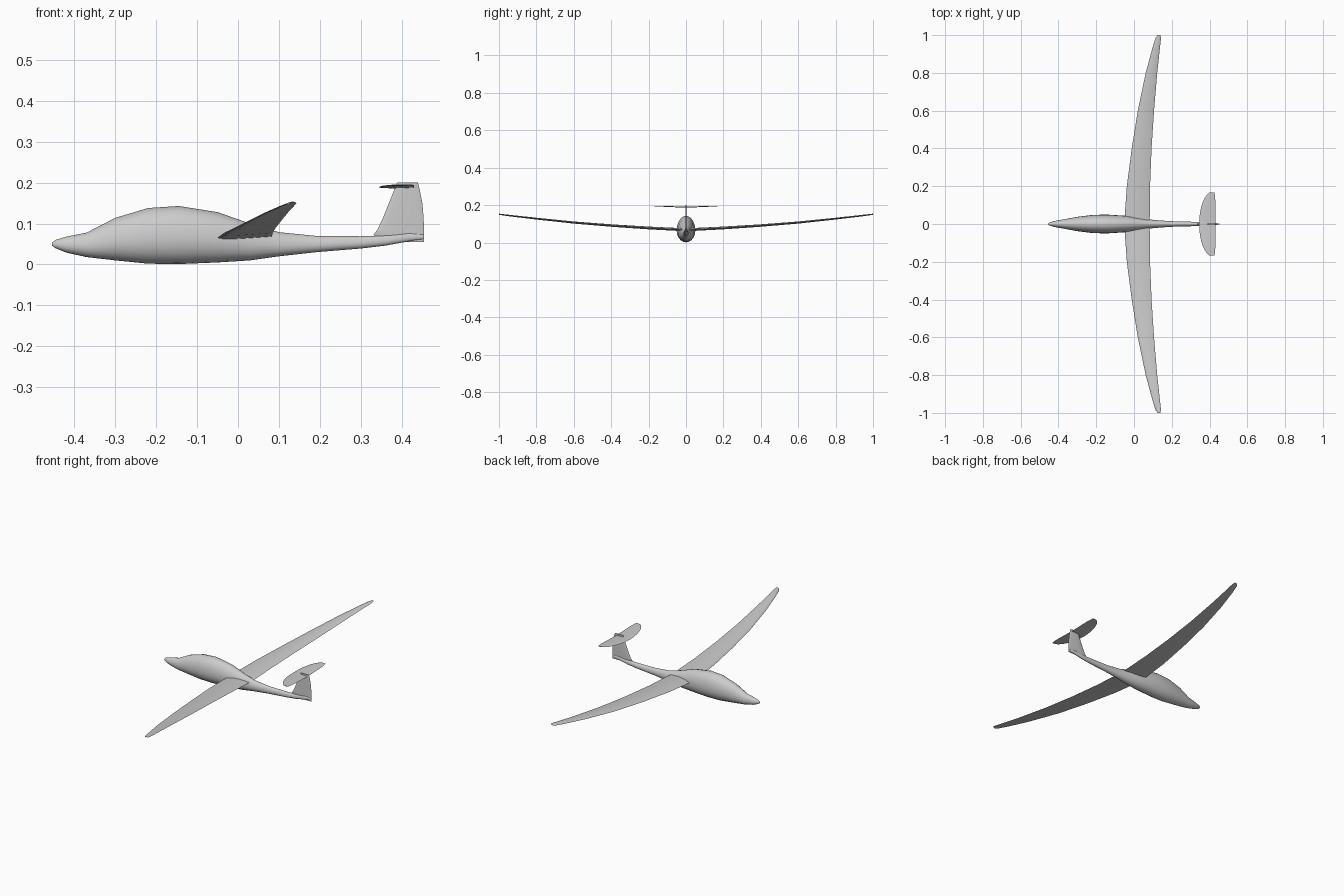
import bpy, bmesh, math
from mathutils import Vector

if "Cube" in bpy.data.objects:
    bpy.data.objects.remove(bpy.data.objects["Cube"])

grey = bpy.data.materials.new("light grey")
grey.use_nodes = True
COLOUR = (0.6, 0.6, 0.6, 1)
grey.diffuse_color = COLOUR
grey.node_tree.nodes["Principled BSDF"].inputs["Base Color"].default_value = COLOUR


def loft(name, rings, angle=50):
    """Skin a list of equal closed rings and cap both ends."""
    bm = bmesh.new()
    loops = [[bm.verts.new(p) for p in ring] for ring in rings]
    for a, b in zip(loops, loops[1:]):
        for i in range(len(a)):
            j = (i + 1) % len(a)
            bm.faces.new((a[i], a[j], b[j], b[i]))
    bm.faces.new(loops[0][::-1])
    bm.faces.new(loops[-1])
    bmesh.ops.recalc_face_normals(bm, faces=bm.faces)
    mesh = bpy.data.meshes.new(name)
    bm.to_mesh(mesh)
    bm.free()
    mesh.materials.append(grey)
    obj = bpy.data.objects.new(name, mesh)
    bpy.context.collection.objects.link(obj)
    bpy.ops.object.select_all(action='DESELECT')
    obj.select_set(True)
    bpy.context.view_layer.objects.active = obj
    bpy.ops.object.shade_smooth_by_angle(angle=math.radians(angle))
    return obj


def airfoil(lead, trail, up, thick, camber=0.0, steps=8):
    """Closed teardrop section from leading to trailing edge."""
    lead, trail, up = Vector(lead), Vector(trail), Vector(up)
    ring = []
    for i in range(2 * steps):
        a = math.pi * i / steps
        t = (1 + math.cos(a)) / 2
        half = thick * 1.3 * math.sqrt(t) * (1 - t) + 0.0006 * t
        side = 1 if i <= steps else -1
        lift = camber * 4 * t * (1 - t)
        ring.append(lead.lerp(trail, t) + up * (side * half + lift))
    # open the trailing edge slightly so it is not a doubled point
    ring[0] = trail
    return ring


# Fuselage: x, top, bottom, half width
stations = [
    (-0.455, 0.053, 0.046, 0.003), (-0.447, 0.060, 0.040, 0.008),
    (-0.42, 0.068, 0.029, 0.016), (-0.37, 0.078, 0.018, 0.025),
    (-0.30, 0.114, 0.010, 0.038), (-0.22, 0.138, 0.002, 0.048),
    (-0.145, 0.143, 0.001, 0.050), (-0.05, 0.128, 0.005, 0.044),
    (0.03, 0.100, 0.010, 0.033), (0.10, 0.079, 0.020, 0.022),
    (0.19, 0.070, 0.030, 0.015), (0.30, 0.069, 0.039, 0.012),
    (0.36, 0.071, 0.046, 0.009), (0.42, 0.077, 0.057, 0.006),
    (0.453, 0.073, 0.062, 0.002),
]
rings = []
for x, top, bottom, half in stations:
    mid = bottom + 0.44 * (top - bottom)
    ring = []
    for i in range(20):
        a = math.tau * i / 20
        s = math.sin(a)
        ring.append((x, half * math.cos(a), mid + s * (top - mid if s > 0 else mid - bottom)))
    rings.append(ring)
loft("fuselage", rings)

# Swept wings with upward curve: span, leading x, trailing x, height, thickness
wing = [
    (0.0, -0.052, 0.083, 0.066, 0.014), (0.2, -0.038, 0.085, 0.076, 0.013),
    (0.4, -0.012, 0.093, 0.089, 0.011), (0.6, 0.020, 0.106, 0.105, 0.009),
    (0.8, 0.062, 0.123, 0.126, 0.007), (0.93, 0.097, 0.137, 0.141, 0.005),
    (0.985, 0.114, 0.143, 0.148, 0.003), (1.0, 0.125, 0.139, 0.150, 0.0015),
]
for side, label in ((1, "right_wing"), (-1, "left_wing")):
    loft(label, [airfoil((a, side * y, z - 0.002), (b, side * y, z + 0.002), (0, 0, 1), t, 0.003)
                 for y, a, b, z, t in wing])

# Tailplane with rounded leading edge
tail = []
for i in range(-8, 9):
    y = 0.168 * math.sin(i / 8 * math.pi / 2)
    f = abs(y) / 0.168
    bow = math.sqrt(1 - f * f * 0.97)
    z = 0.189 + 0.006 * f
    tail.append(airfoil((0.415 - 0.07 * bow, y, z), (0.431 - 0.006 * f ** 8, y, z),
                        (0, 0, 1), 0.001 + 0.004 * bow))
loft("tailplane", tail)

# Tail fin with bowed rudder edge: height, leading x, trailing x, thickness
fin = [
    (0.055, 0.405, 0.455, 0.003), (0.066, 0.345, 0.455, 0.005),
    (0.072, 0.331, 0.455, 0.006), (0.085, 0.341, 0.455, 0.006),
    (0.115, 0.355, 0.454, 0.006), (0.15, 0.369, 0.451, 0.005),
    (0.18, 0.381, 0.445, 0.005), (0.20, 0.389, 0.440, 0.004),
]
loft("tail_fin", [airfoil((a, 0, z), (b, 0, z), (0, 1, 0), t) for z, a, b, t in fin])
